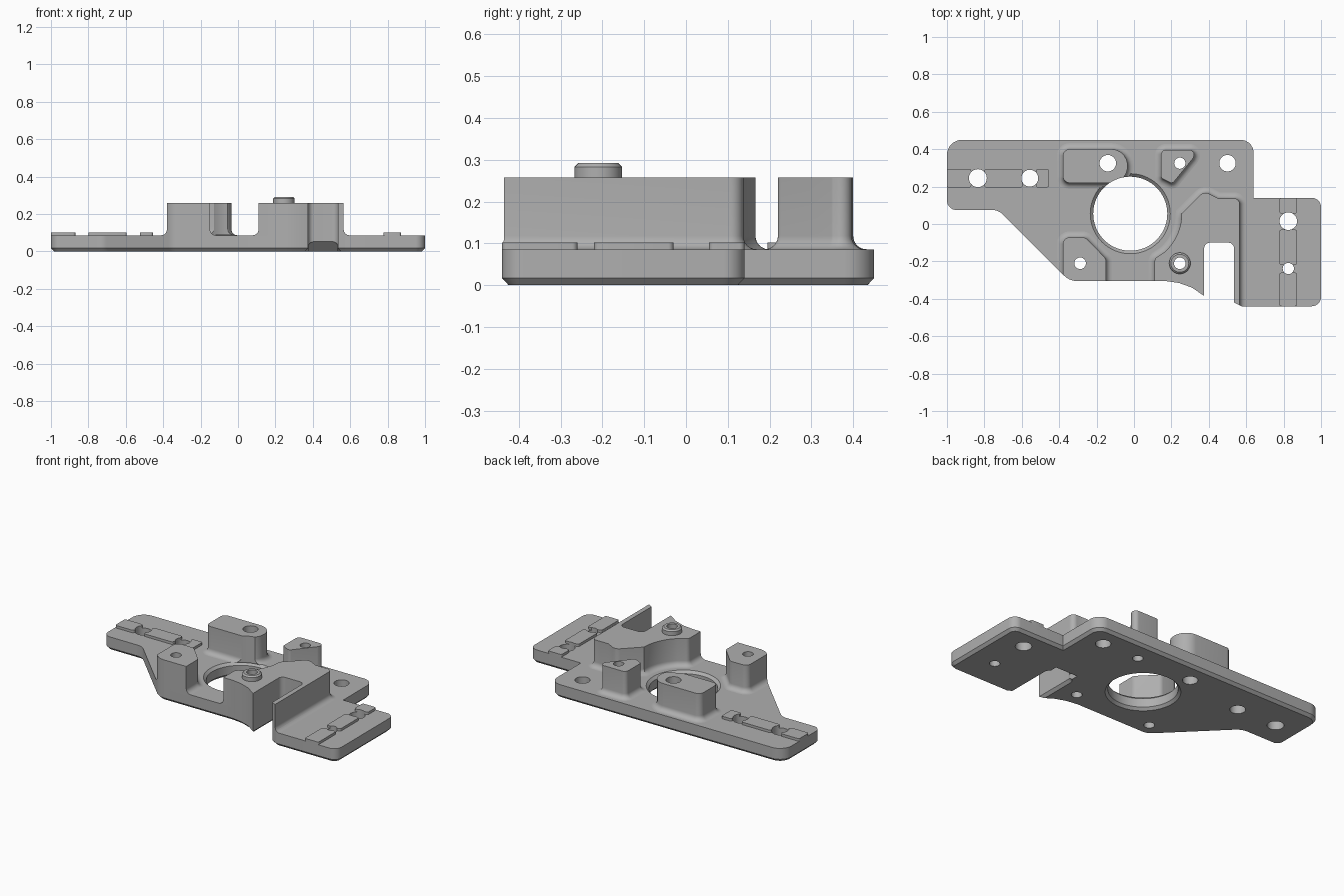
import bpy, bmesh, math
from mathutils import Vector, Matrix

if "Cube" in bpy.data.objects:
    bpy.data.objects.remove(bpy.data.objects["Cube"], do_unlink=True)

grey = bpy.data.materials.new("machined grey")
grey.use_nodes = True
colour = (0.43, 0.43, 0.43, 1)
grey.diffuse_color = colour
grey.node_tree.nodes["Principled BSDF"].inputs["Base Color"].default_value = colour

TOP, BOSS_TOP, FILLET = 0.086, 0.258, 0.032


def rounded(points, steps=7):
    """Polygon with rounded corners, counter-clockwise; points are (x, y, radius)."""
    out = []
    n = len(points)
    for i, (x, y, r) in enumerate(points):
        p = Vector((x, y))
        if r <= 0:
            out.append(p)
            continue
        a = (Vector(points[i - 1][:2]) - p).normalized()
        b = (Vector(points[(i + 1) % n][:2]) - p).normalized()
        half = a.angle(b) / 2
        centre = p + (a + b).normalized() * (r / math.sin(half))
        start = p + a * (r / math.tan(half)) - centre
        end = p + b * (r / math.tan(half)) - centre
        for k in range(steps + 1):
            t = k / steps
            out.append(centre + (start * (1 - t) + end * t).normalized() * r)
    area = sum(out[i - 1].cross(out[i]) for i in range(len(out)))
    return out if area > 0 else out[::-1]


def circle(x, y, r, n=32):
    return [Vector((x + r * math.cos(math.tau * k / n), y + r * math.sin(math.tau * k / n)))
            for k in range(n)]


def offset(poly, d):
    """Move the outline outwards by d with mitred corners."""
    out = []
    for i, p in enumerate(poly):
        e1 = (p - poly[i - 1]).normalized()
        e2 = (poly[(i + 1) % len(poly)] - p).normalized()
        n1, n2 = Vector((e1.y, -e1.x)), Vector((e2.y, -e2.x))
        out.append(p + (n1 + n2) * (d / (1 + n1.dot(n2))))
    return out


def add_stack(bm, poly, levels):
    """Solid from one outline repeated at (offset, height) levels."""
    rings = [[bm.verts.new((p.x, p.y, z)) for p in offset(poly, d)] for d, z in levels]
    n = len(poly)
    for low, high in zip(rings, rings[1:]):
        for i in range(n):
            j = (i + 1) % n
            bm.faces.new((low[i], low[j], high[j], high[i]))
    bm.faces.new(rings[0][::-1])
    bm.faces.new(rings[-1])


def finish(name, bm):
    mesh = bpy.data.meshes.new(name)
    bm.to_mesh(mesh)
    bm.free()
    mesh.materials.append(grey)
    obj = bpy.data.objects.new(name, mesh)
    bpy.context.collection.objects.link(obj)
    return obj


def stack(name, poly, levels):
    bm = bmesh.new()
    add_stack(bm, poly, levels)
    return finish(name, bm)


def boolean(obj, cutter, operation):
    mod = obj.modifiers.new("cut", "BOOLEAN")
    mod.object, mod.operation, mod.solver = cutter, operation, "EXACT"
    graph = bpy.context.evaluated_depsgraph_get()
    mesh = bpy.data.meshes.new_from_object(obj.evaluated_get(graph))
    obj.modifiers.clear()
    obj.data = mesh


# Plate outline with the front slot
outline = rounded([
    (-1, 0.45, 0.08), (0.64, 0.45, 0.07), (0.64, 0.14, 0), (1, 0.14, 0.05),
    (1, -0.44, 0.05), (0.575, -0.44, 0.01), (0.535, -0.42, 0), (0.535, -0.1, 0.03),
    (0.375, -0.1, 0.03), (0.375, -0.385, 0), (0.31, -0.34, 0), (0.24, -0.315, 0),
    (0.17, -0.305, 0), (-0.345, -0.305, 0.1), (-0.725, 0.075, 0.08), (-1, 0.075, 0.05)])
plate = stack("base_plate", outline, [(-0.016, 0), (0, 0.017), (0, TOP)])
limits = stack("outline_limits", outline, [(0, 0.01), (0, 0.5)])

# Screw holes, and the large bore with its chamfered rims
bm = bmesh.new()
for x, y, r in [(-0.835, 0.245, 0.048), (-0.557, 0.245, 0.045), (-0.14, 0.325, 0.044),
                (0.245, 0.325, 0.03), (0.5, 0.325, 0.044), (0.825, 0.015, 0.047),
                (0.825, -0.238, 0.03), (-0.288, -0.21, 0.031), (0.245, -0.21, 0.031)]:
    add_stack(bm, circle(x, y, r), [(0, -0.05), (0, 0.5)])
add_stack(bm, circle(-0.02, 0.055, 0.198, 72),
          [(0.025, -0.01), (0, 0.016), (0, 0.07), (0.017, TOP + 0.001),
           (0, TOP + 0.002), (0, 0.5)])
holes = finish("hole_cutter", bm)

# Relief under the inner end of the slot
bm = bmesh.new()
bmesh.ops.create_cube(bm, size=1, matrix=Matrix.Translation((0.455, -0.1, 0))
                      @ Matrix.Rotation(math.pi / 4, 4, "X")
                      @ Matrix.Diagonal((0.155, 0.0735, 0.0735, 1)))
relief = finish("slot_relief_cutter", bm)

# Raised bosses with filleted feet
bosses = {
    "rear_left_boss": [(-0.38, 0.4, 0.035), (-0.035, 0.4, 0.085), (-0.035, 0.22, 0.085),
                       (-0.38, 0.22, 0.035)],
    "rear_triangle_boss": [(0.145, 0.396, 0.025), (0.335, 0.396, 0.025), (0.315, 0.35, 0.02),
                           (0.205, 0.215, 0.02), (0.145, 0.245, 0.02)],
    "front_left_boss": [(-0.38, -0.072, 0.035), (-0.26, -0.072, 0.035), (-0.15, -0.185, 0.035),
                        (-0.15, -0.4, 0), (-0.38, -0.4, 0)],
}
arc = [(-0.02 + 0.275 * math.cos(math.radians(a)), 0.055 + 0.275 * math.sin(math.radians(a)), 0)
       for a in range(-48, 1, 6)]
bosses["slot_block"] = ([(0.11, -0.5, 0), (0.11, -0.185, 0.03)] + arc
                        + [(0.375, 0.175, 0.04), (0.45, 0.137, 0), (0.565, 0.137, 0.03),
                           (0.565, -0.5, 0)])
foot = [(FILLET, TOP - 0.01)]
for k in range(7):
    a = math.pi / 2 * k / 6
    foot.append((FILLET * (1 - math.sin(a)), TOP + FILLET * (1 - math.cos(a))))
foot.append((0, BOSS_TOP))

parts = [plate]
for name, points in bosses.items():
    boss = stack(name, rounded(points), foot)
    boolean(boss, limits, "INTERSECT")
    parts.append(boss)

# Locating collar on the slot block
parts.append(stack("locating_collar", circle(0.245, -0.21, 0.057),
                   [(0, BOSS_TOP - 0.01), (0, 0.283), (-0.009, 0.292)]))


# Raised pads on the two mounting wings
def pad(name, x0, x1, y0, y1):
    r = 0.012
    poly = rounded([(x0, y0, r), (x1, y0, r), (x1, y1, r), (x0, y1, r)], 4)
    parts.append(stack(name, poly, [(0, TOP - 0.01), (0, 0.102)]))


for i, (a, b) in enumerate([(-1, -0.87), (-0.8, -0.595), (-0.525, -0.455)]):
    pad(f"left_wing_pad_{i + 1}", a, b, 0.195, 0.295)
for i, (a, b) in enumerate([(-0.44, -0.26), (-0.22, -0.03), (0.055, 0.14)]):
    pad(f"right_wing_pad_{i + 1}", 0.777, 0.872, a, b)

# Drill everything, then shade
for part in parts:
    boolean(part, holes, "DIFFERENCE")
boolean(plate, relief, "DIFFERENCE")
for cutter in (limits, holes, relief):
    bpy.data.objects.remove(cutter, do_unlink=True)

bpy.ops.object.select_all(action="DESELECT")
for part in parts:
    part.select_set(True)
bpy.context.view_layer.objects.active = plate
bpy.ops.object.shade_smooth_by_angle(angle=math.radians(30))
